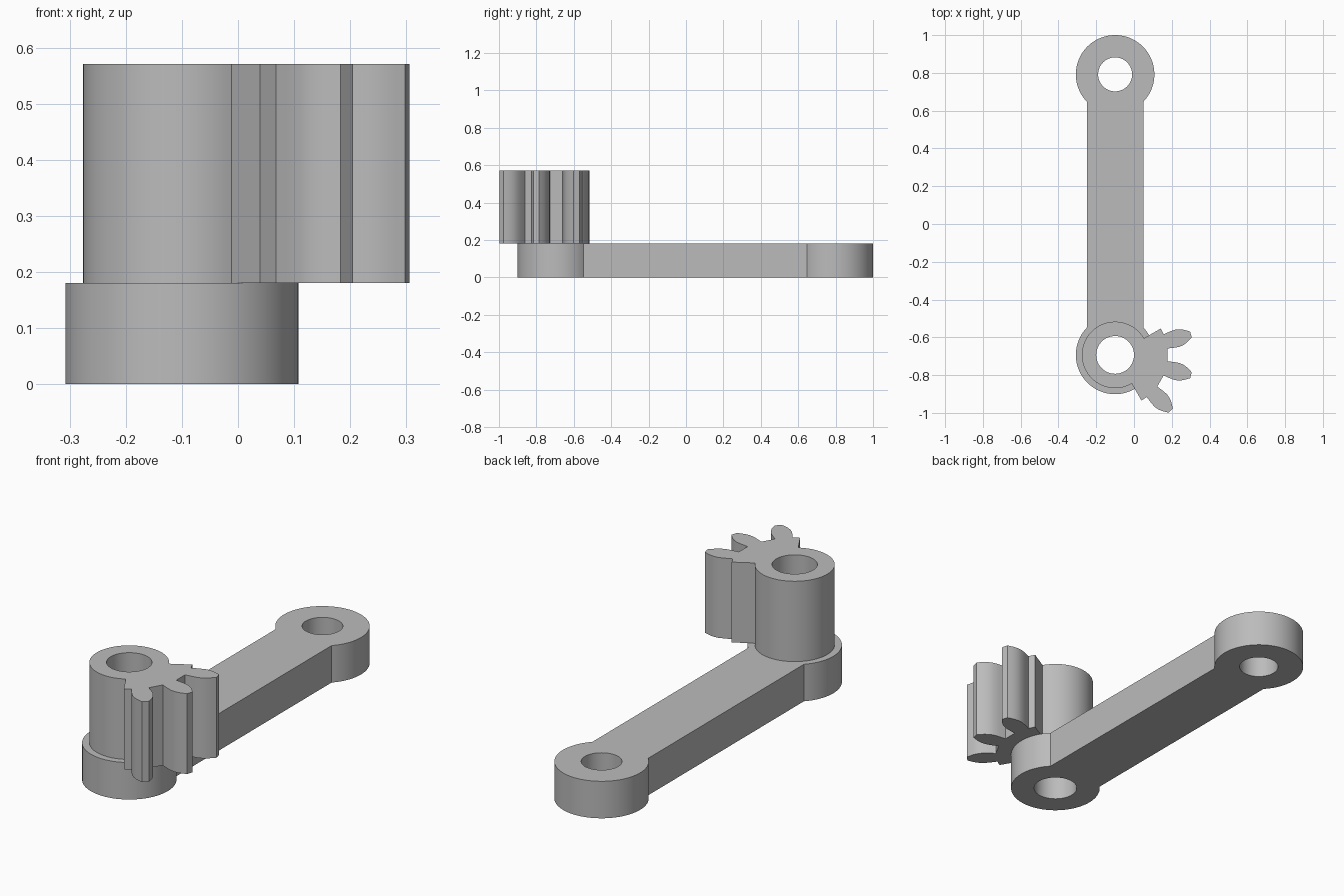
import bpy, bmesh
from math import cos, sin, pi, radians, degrees, asin

if "Cube" in bpy.data.objects:
    bpy.data.objects.remove(bpy.data.objects["Cube"])

grey = bpy.data.materials.new("plain grey")
grey.use_nodes = True
COLOUR = (0.5, 0.5, 0.5, 1)
grey.diffuse_color = COLOUR
grey.node_tree.nodes["Principled BSDF"].inputs["Base Color"].default_value = COLOUR

ARM_TOP, HUB_TOP = 0.18, 0.571
LOW, HIGH = (-0.1, -0.693), (-0.1, 0.792)   # centres of the two bosses


def polar(centre, r, deg):
    a = radians(deg)
    return centre[0] + r * cos(a), centre[1] + r * sin(a)


def arc(centre, r, start, end, n=64):
    return [polar(centre, r, start + (end - start) * i / n) for i in range(n + 1)]


def circle(centre, r):
    return arc(centre, r, 0, 360)[:-1]


def plate(name, loops, z0, z1):
    """Extrude an outline with holes between two heights."""
    curve = bpy.data.curves.new(name, 'CURVE')
    curve.dimensions, curve.fill_mode = '2D', 'BOTH'
    curve.extrude = (z1 - z0) / 2
    for loop in loops:
        spline = curve.splines.new('POLY')
        spline.points.add(len(loop) - 1)
        for point, (x, y) in zip(spline.points, loop):
            point.co = (x, y, 0, 1)
        spline.use_cyclic_u = True
    obj = bpy.data.objects.new(name, curve)
    bpy.context.collection.objects.link(obj)
    bpy.ops.object.select_all(action='DESELECT')
    obj.select_set(True)
    bpy.context.view_layer.objects.active = obj
    bpy.ops.object.convert(target='MESH')
    obj = bpy.context.object
    bm = bmesh.new()
    bm.from_mesh(obj.data)
    bmesh.ops.translate(bm, verts=bm.verts, vec=(0, 0, (z0 + z1) / 2))
    bmesh.ops.remove_doubles(bm, verts=bm.verts, dist=0.0001)
    bmesh.ops.recalc_face_normals(bm, faces=bm.faces)
    bm.to_mesh(obj.data)
    bm.free()
    obj.data.materials.clear()
    obj.data.materials.append(grey)
    bpy.ops.object.shade_smooth_by_angle(angle=radians(25))
    return obj


# Arm: straight bar joining two round bosses, with a bore in each
BOSS, HALF_BAR = 0.208, 0.15
a = degrees(asin(HALF_BAR / BOSS))
outline = arc(HIGH, BOSS, a - 90, 270 - a) + arc(LOW, BOSS, 90 + a, 450 - a)
plate("arm", [outline, circle(HIGH, 0.09), circle(LOW, 0.1)], 0, ARM_TOP)

# Hub with a toothed sector: three rounded teeth, thirty degrees apart
HUB, ROOT = 0.176, 0.279
FLANK = [(ROOT, 8), (0.315, 8.1), (0.344, 7.8), (0.365, 6.8),
         (0.385, 5.3), (0.402, 3.6), (0.416, 2.2)]   # radius, half angle
sector = arc(LOW, HUB, 30, 300) + [polar(LOW, ROOT, -60)]
for middle in (-45, -15, 15):
    sector += [polar(LOW, r, middle - half) for r, half in FLANK]
    sector += [polar(LOW, r, middle + half) for r, half in reversed(FLANK)]
sector.append(polar(LOW, ROOT, 30))
plate("toothed_hub", [sector, circle(LOW, 0.1)], ARM_TOP, HUB_TOP)
